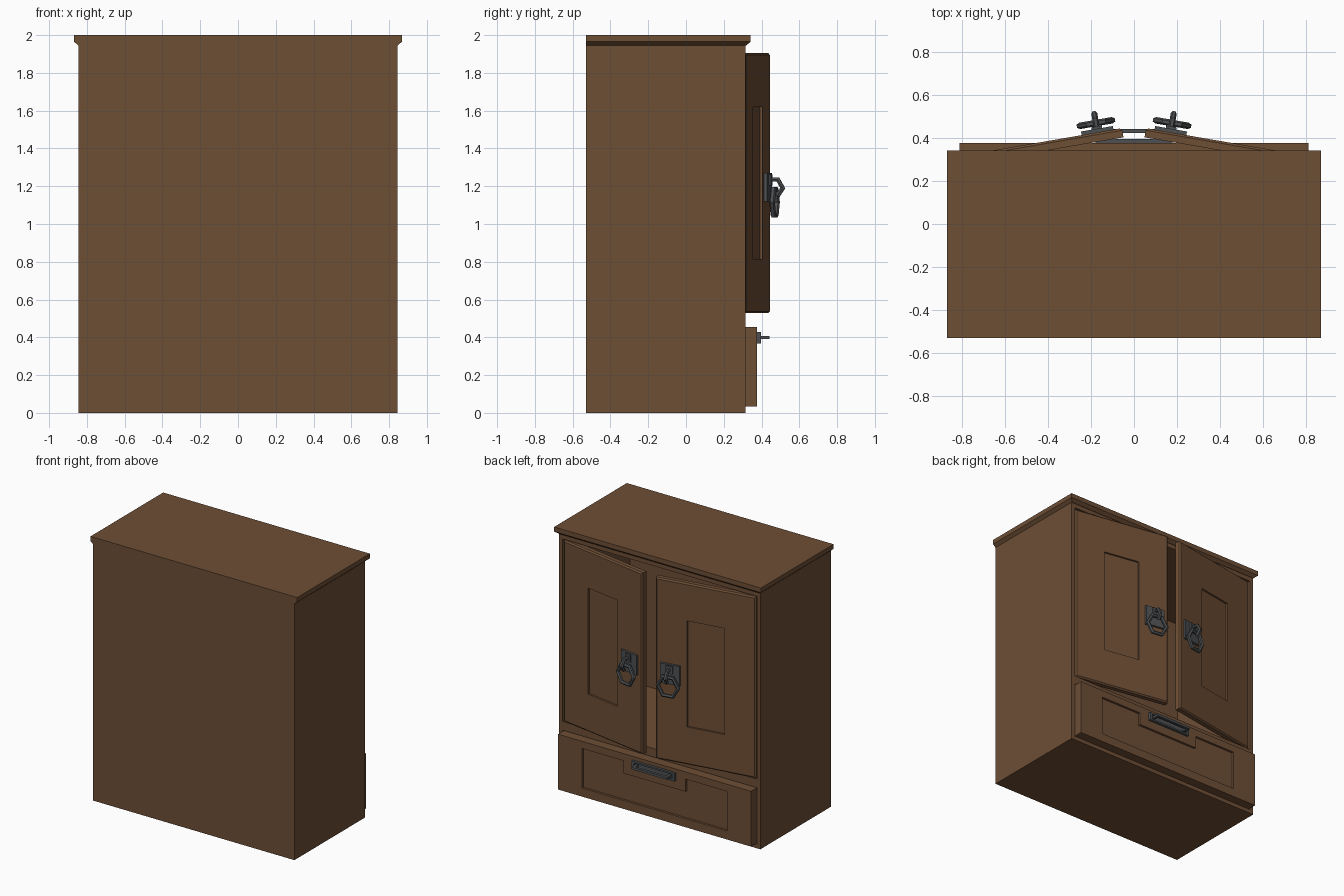
import bpy, bmesh, math
from mathutils import Matrix, Vector

if "Cube" in bpy.data.objects:
    bpy.data.objects.remove(bpy.data.objects["Cube"])


def material(name, rgb):
    m = bpy.data.materials.new(name)
    m.diffuse_color = (*rgb, 1)
    m.use_nodes = True
    m.node_tree.nodes["Principled BSDF"].inputs["Base Color"].default_value = m.diffuse_color
    return m


WOOD = material("brown wood", (0.155, 0.077, 0.036))
METAL = material("dark metal", (0.075, 0.08, 0.085))

# doors stand ajar, turned about the hinge edge
DOOR = Matrix.Translation((0.81, 0.315, 0)) @ Matrix.Rotation(math.radians(-9.8), 4, 'Z')


def prism(name, pts, axis, lo, hi, mat):
    """Extrude a 2D outline along 'y' (pts are x,z) or 'z' (pts are x,y)."""
    bm = bmesh.new()
    put = (lambda p, d: (p[0], d, p[1])) if axis == 'y' else (lambda p, d: (p[0], p[1], d))
    a = [bm.verts.new(put(p, lo)) for p in pts]
    b = [bm.verts.new(put(p, hi)) for p in pts]
    bm.faces.new(a)
    bm.faces.new(b)
    n = len(pts)
    for i in range(n):
        bm.faces.new((a[i], a[(i + 1) % n], b[(i + 1) % n], b[i]))
    bmesh.ops.recalc_face_normals(bm, faces=bm.faces)
    me = bpy.data.meshes.new(name)
    bm.to_mesh(me)
    bm.free()
    me.materials.append(mat)
    ob = bpy.data.objects.new(name, me)
    bpy.context.collection.objects.link(ob)
    return ob


def box(name, x, y, z, mat):
    return prism(name, [(x[0], z[0]), (x[1], z[0]), (x[1], z[1]), (x[0], z[1])], 'y', y[0], y[1], mat)


def select(ob):
    bpy.ops.object.select_all(action='DESELECT')
    ob.select_set(True)
    bpy.context.view_layer.objects.active = ob


def cut(ob, cutter):
    m = ob.modifiers.new("cut", 'BOOLEAN')
    m.operation = 'DIFFERENCE'
    m.solver = 'EXACT'
    m.object = cutter
    select(ob)
    bpy.ops.object.modifier_apply(modifier=m.name)
    bpy.data.objects.remove(cutter)


def chamfer(ob, width, test):
    """Bevel the edges whose two ends both pass the test."""
    bm = bmesh.new()
    bm.from_mesh(ob.data)
    edges = [e for e in bm.edges if all(test(v.co) for v in e.verts)]
    bmesh.ops.bevel(bm, geom=edges, offset=width, segments=1, affect='EDGES')
    bm.to_mesh(ob.data)
    bm.free()


def tube(name, pts, radius, closed=False):
    cu = bpy.data.curves.new(name, 'CURVE')
    cu.dimensions = '3D'
    cu.bevel_depth = radius
    cu.bevel_resolution = 1
    cu.use_fill_caps = True
    sp = cu.splines.new('POLY')
    sp.points.add(len(pts) - 1)
    for p, c in zip(sp.points, pts):
        p.co = (*c, 1)
    sp.use_cyclic_u = closed
    sp.use_smooth = False
    cu.materials.append(METAL)
    ob = bpy.data.objects.new(name, cu)
    bpy.context.collection.objects.link(ob)
    select(ob)
    bpy.ops.object.convert(target='MESH')
    return bpy.context.view_layer.objects.active


def hang_on_doors(ob):
    """Move a part from door space to the right door and mirror it to the left."""
    ob.data.transform(DOOR)
    ob.modifiers.new("mirror", 'MIRROR').use_mirror_merge = False


# carcass with door and drawer compartments
carcass = box("carcass", (-0.845, 0.845), (-0.53, 0.315), (0, 1.95), WOOD)
cut(carcass, box("door_space", (-0.815, 0.815), (-0.49, 0.5), (0.525, 1.912), WOOD))
cut(carcass, box("drawer_space", (-0.815, 0.815), (-0.49, 0.5), (0.03, 0.46), WOOD))

# top board, chamfered underneath on the sides and door side
top = box("top_board", (-0.868, 0.868), (-0.53, 0.342), (1.945, 2.0), WOOD)
for v in top.data.vertices:
    if v.co.z < 1.96:
        v.co.x *= 0.845 / 0.868
        v.co.y = min(v.co.y, 0.318)
lip = box("top_edge", (-0.868, 0.868), (-0.53, 0.342), (1.965, 2.0), WOOD)
for v in top.data.vertices:
    if v.co.z > 1.96:
        v.co.z = 1.965

# drawer, slightly open, with a recessed panel notched round the handle
drawer = box("drawer", (-0.81, 0.81), (-0.45, 0.377), (0.035, 0.455), WOOD)
outline = [(-0.61, 0.10), (0.61, 0.10), (0.61, 0.40), (0.26, 0.40),
           (0.26, 0.305), (-0.26, 0.305), (-0.26, 0.40), (-0.61, 0.40)]
cut(drawer, prism("drawer_recess", outline, 'y', 0.36, 0.5, WOOD))

# drawer handle: framed plate with a pull bar
plate = box("drawer_plate", (-0.18, 0.18), (0.37, 0.396), (0.368, 0.428), METAL)
cut(plate, box("plate_recess", (-0.16, 0.16), (0.385, 0.5), (0.38, 0.416), METAL))
box("drawer_pull", (-0.15, 0.15), (0.422, 0.442), (0.39, 0.408), METAL)
for s in (-1, 1):
    box("pull_post", (s * 0.14 - 0.01, s * 0.14 + 0.01), (0.38, 0.425), (0.39, 0.408), METAL)

# doors with chamfered outer edges and a sunk panel
door = box("doors", (-0.765, -0.003), (-0.043, 0), (0.528, 1.905), WOOD)
chamfer(door, 0.01, lambda c: c.y > -0.001)
cut(door, box("door_recess", (-0.525, -0.24), (-0.014, 0.1), (0.815, 1.62), WOOD))
hang_on_doors(door)

# door handles: plate, boss, hook and six-sided ring
cx = -0.65
hang_on_doors(box("handle_plate", (cx - 0.075, cx + 0.075), (-0.005, 0.017), (1.12, 1.27), METAL))
hang_on_doors(box("handle_boss", (cx - 0.025, cx + 0.025), (0.01, 0.028), (1.205, 1.262), METAL))
hook = [(cx, 0.01, 1.235), (cx, 0.062, 1.235), (cx, 0.088, 1.19), (cx, 0.06, 1.15)]
hang_on_doors(tube("handle_hook", hook, 0.014))
ring = [(cx + 0.077 * math.cos(i * math.pi / 3), 0.044, 1.115 + 0.08 * math.sin(i * math.pi / 3))
        for i in range(6)]
hang_on_doors(tube("handle_ring", ring, 0.015, True))
